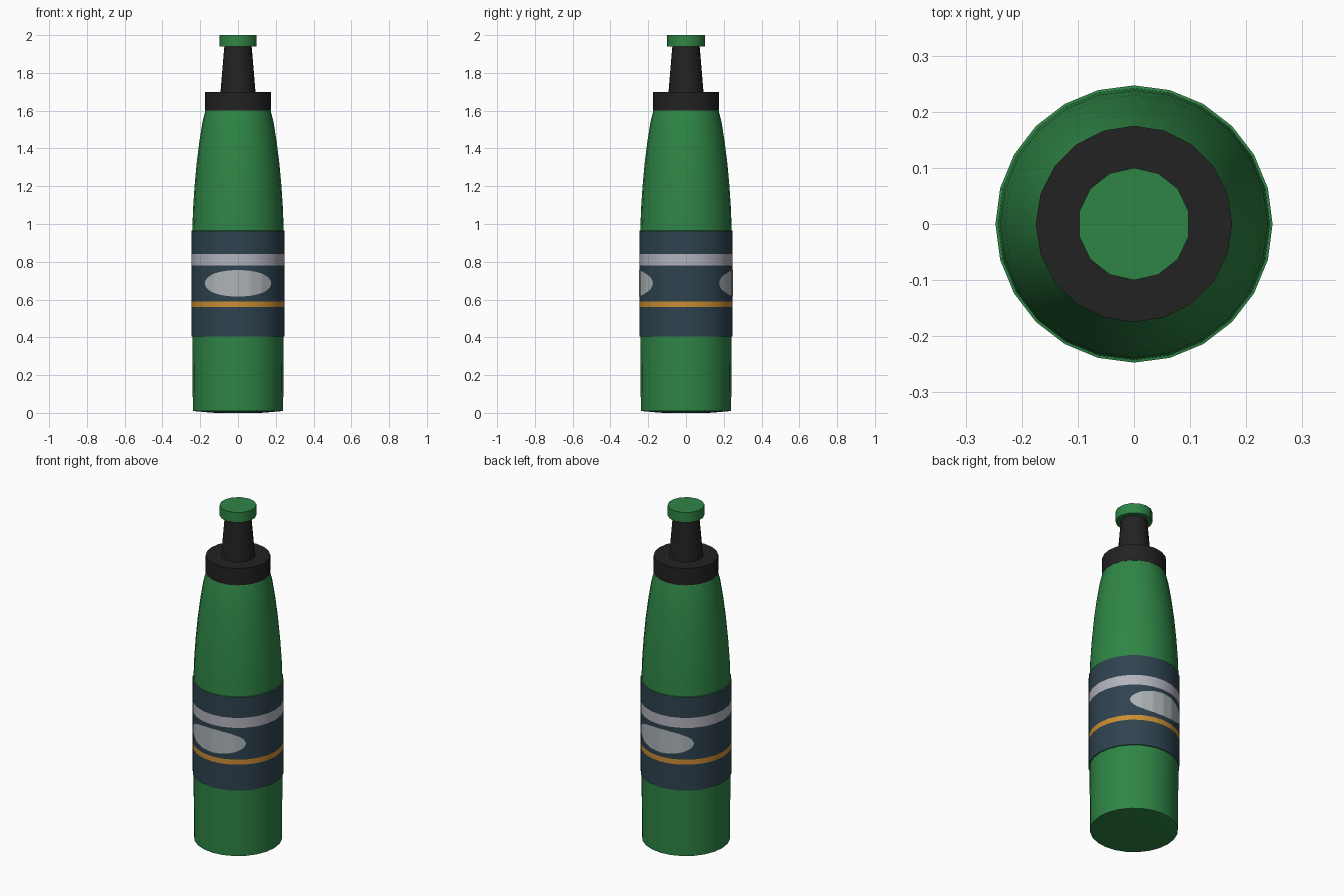
import bpy, bmesh, math

if "Cube" in bpy.data.objects:
    bpy.data.objects.remove(bpy.data.objects["Cube"])


def material(name, r, g, b):
    m = bpy.data.materials.new(name)
    m.diffuse_color = (r, g, b, 1)
    m.use_nodes = True
    m.node_tree.nodes["Principled BSDF"].inputs["Base Color"].default_value = m.diffuse_color
    return m


green = material("bottle green", 0.028, 0.235, 0.060)
black = material("soft black", 0.016, 0.016, 0.016)
slate = material("slate blue", 0.028, 0.056, 0.078)
silver = material("pale silver", 0.45, 0.45, 0.51)
grey = material("light grey", 0.42, 0.455, 0.475)
amber = material("amber", 0.60, 0.27, 0.033)


def finish(name, bm, mats):
    me = bpy.data.meshes.new(name)
    bm.to_mesh(me)
    bm.free()
    for m in mats:
        me.materials.append(m)
    ob = bpy.data.objects.new(name, me)
    bpy.context.collection.objects.link(ob)
    bpy.ops.object.select_all(action='DESELECT')
    ob.select_set(True)
    bpy.context.view_layer.objects.active = ob
    bpy.ops.object.shade_smooth_by_angle(angle=math.radians(35))
    return ob


def lathe(name, profile, sides, mats, bands=()):
    """Revolve (radius, z) points; bands = (z_low, z_high, material index)."""
    bm = bmesh.new()
    rings = []
    for r, z in profile:
        rings.append([bm.verts.new((r * math.sin(2 * math.pi * i / sides),
                                    r * math.cos(2 * math.pi * i / sides), z))
                      for i in range(sides)])
    for (_, za), (_, zb), lo, hi in zip(profile, profile[1:], rings, rings[1:]):
        mid = (za + zb) / 2
        index = 0
        for z0, z1, k in bands:
            if z0 < mid < z1 and zb - za > 0.005:
                index = k
        for i in range(sides):
            j = (i + 1) % sides
            bm.faces.new((lo[i], lo[j], hi[j], hi[i])).material_index = index
    bm.faces.new(rings[0])
    bm.faces.new(rings[-1])
    bmesh.ops.recalc_face_normals(bm, faces=bm.faces)
    return finish(name, bm, mats)


# Bottle body with a raised, striped label
LABEL_R = 0.247
lathe("bottle_body",
      [(0.16, 0.003), (0.239, 0.01), (0.242, 0.404),
       (LABEL_R, 0.405), (LABEL_R, 0.56), (LABEL_R, 0.59),
       (LABEL_R, 0.78), (LABEL_R, 0.84), (LABEL_R, 0.964),
       (0.242, 0.965), (0.238, 1.08), (0.230, 1.2), (0.219, 1.32),
       (0.204, 1.44), (0.188, 1.54), (0.172, 1.605)],
      24, [green, slate, silver, amber],
      [(0.405, 0.964, 1), (0.78, 0.84, 2), (0.56, 0.59, 3)])


# Oval badges lying on the facets of the label
def badge(name, centre):
    bm = bmesh.new()
    half, height, zc = 45.0, 0.07, 0.686
    offsets = [-half, -44.5] + [2.5 * i for i in range(-17, 18)] + [44.5, half]
    pairs = []
    for d in offsets:
        local = math.radians((d % 15) - 7.5)
        r = LABEL_R * math.cos(math.pi / 24) / math.cos(local) + 0.0015
        a = math.radians(centre + d)
        h = max(height * math.sqrt(1 - (d / half) ** 2), 0.002)
        pairs.append([bm.verts.new((r * math.cos(a), r * math.sin(a), zc + s * h))
                      for s in (-1, 1)])
    for (a, b), (c, d) in zip(pairs, pairs[1:]):
        bm.faces.new((a, c, d, b))
    finish(name, bm, [grey])


badge("front_oval", -90)
badge("back_oval", 90)

# Collar, tapering nozzle and tip cap
lathe("collar", [(0.175, 1.60), (0.175, 1.70)], 20, [black])
lathe("nozzle", [(0.093, 1.695), (0.072, 1.945)], 16, [black])
lathe("tip_cap", [(0.10, 1.94), (0.10, 2.0)], 14, [green])

# Slightly domed base foot
lathe("base_foot", [(0.12, 0.0), (0.16, 0.003)], 24, [green])
